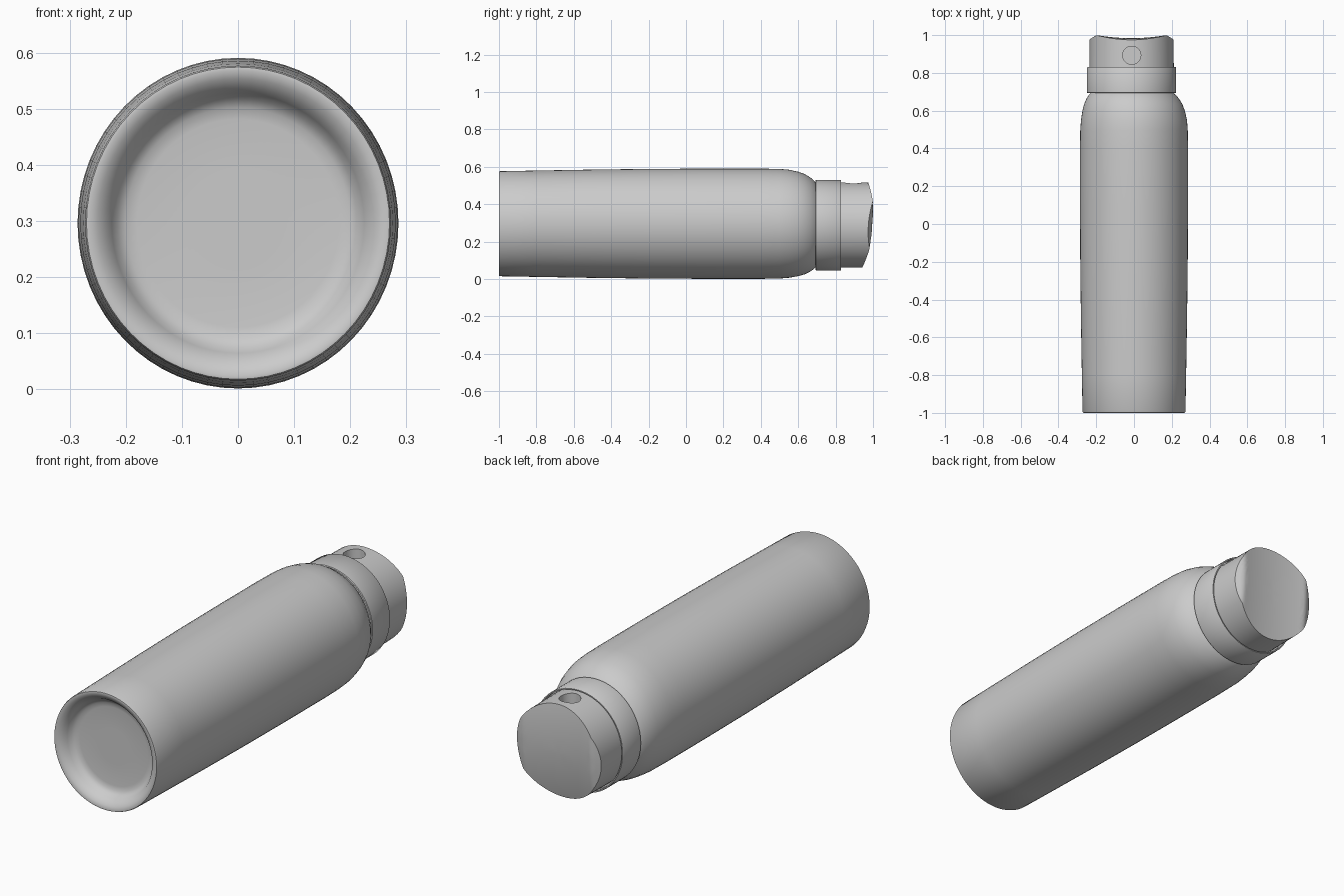
import bpy, bmesh
from math import sin, cos, pi, radians
from mathutils import Vector, Matrix

if "Cube" in bpy.data.objects:
    bpy.data.objects.remove(bpy.data.objects["Cube"])

SEG = 64


def finish(name, bm, angle=35):
    bmesh.ops.recalc_face_normals(bm, faces=bm.faces)
    me = bpy.data.meshes.new(name)
    bm.to_mesh(me)
    bm.free()
    ob = bpy.data.objects.new(name, me)
    bpy.context.collection.objects.link(ob)
    return ob


def smooth(ob, angle=35):
    bpy.ops.object.select_all(action='DESELECT')
    ob.select_set(True)
    bpy.context.view_layer.objects.active = ob
    bpy.ops.object.shade_smooth_by_angle(angle=radians(angle))


def lathe(name, rings, cx, cz, stretch, height=None):
    """Stack elliptical rings (y, radius, shift) along y; the ends are closed.
    Rings whose y is None take it from height(x, z)."""
    bm = bmesh.new()
    loops = []
    for y, r, k in rings:
        loop = []
        for i in range(SEG):
            a = 2 * pi * i / SEG
            x, z = cx(k) + r * cos(a), cz(k) + r * stretch * sin(a)
            loop.append(bm.verts.new((x, height(x, z) if y is None else y, z)))
        loops.append(loop)
    for a, b in zip(loops, loops[1:]):
        for i in range(SEG):
            j = (i + 1) % SEG
            bm.faces.new((a[i], a[j], b[j], b[i]))
    for loop in (loops[0], loops[-1]):
        c = sum((v.co for v in loop), Vector()) / SEG
        centre = bm.verts.new(c)
        for i in range(SEG):
            bm.faces.new((centre, loop[i], loop[(i + 1) % SEG]))
    return finish(name, bm)


# Body: recessed base, slightly swelling wall, rounded shoulder
body_profile = [
    (-0.935, 0.08, 0), (-0.935, 0.18, 0), (-0.938, 0.2, 0), (-0.948, 0.215, 0),
    (-0.965, 0.225, 0), (-0.982, 0.235, 0), (-0.994, 0.25, 0), (-1.0, 0.264, 0),
    (-0.999, 0.27, 0), (-0.993, 0.2725, 0), (-0.8, 0.276, 0), (-0.5, 0.281, 0),
    (-0.2, 0.2845, 0), (0.1, 0.286, 0), (0.4, 0.286, 0), (0.5, 0.2845, 0),
    (0.55, 0.2805, 0), (0.6, 0.271, 0.2), (0.635, 0.26, 0.4), (0.665, 0.244, 0.7),
    (0.685, 0.229, 0.9), (0.697, 0.215, 1), (0.70, 0.15, 1)]
body = lathe("can_body", body_profile, lambda k: -0.01 * k,
             lambda k: 0.296 - 0.006 * k, 1.03)
smooth(body)

# Collar ring with a narrow groove around the cap
collar_profile = [
    (0.693, 0.18, 0), (0.693, 0.233, 0), (0.696, 0.236, 0), (0.827, 0.236, 0),
    (0.83, 0.234, 0), (0.83, 0.229, 0), (0.80, 0.229, 0), (0.80, 0.15, 0)]
collar = lathe("collar", collar_profile, lambda k: -0.013, lambda k: 0.288, 1.03)
smooth(collar)


# Spray cap: saddle-shaped finger rest with raised sides
def cap_end(x, z):
    u = abs(x + 0.013)
    rise = 0.016 * (u / 0.185) ** 2 if u < 0.185 else 0.016 - 0.6 * (u - 0.185)
    return 0.984 + rise - 0.43 * (z - 0.37) ** 2


cap_profile = [(0.79, 0.15, 0), (0.79, 0.224, 0), (0.9, 0.223, 0), (None, 0.222, 0)]
cap_profile += [(None, r, 0) for r in
                (0.214, 0.203, 0.19, 0.175, 0.155, 0.13, 0.1, 0.07, 0.035)]
cap = lathe("spray_cap", cap_profile, lambda k: -0.013, lambda k: 0.289, 1.02, cap_end)


def upright_disc(name, radius, z0, z1):
    bm = bmesh.new()
    bmesh.ops.create_cone(
        bm, cap_ends=True, segments=40, radius1=radius, radius2=radius, depth=z1 - z0,
        matrix=Matrix.Translation((-0.012, 0.893, (z0 + z1) / 2)))
    return finish(name, bm)


# Round spray opening cut in the cap
cutter = upright_disc("opening_cutter", 0.048, 0.468, 0.6)
cutter.hide_render = True
cut = cap.modifiers.new("opening", 'BOOLEAN')
cut.operation = 'DIFFERENCE'
cut.solver = 'EXACT'
cut.object = cutter
bpy.context.view_layer.objects.active = cap
bpy.ops.object.modifier_apply(modifier=cut.name)
bpy.data.objects.remove(cutter)
smooth(cap)

# Small nozzle inside the opening
nozzle = upright_disc("nozzle", 0.012, 0.46, 0.475)
smooth(nozzle)
